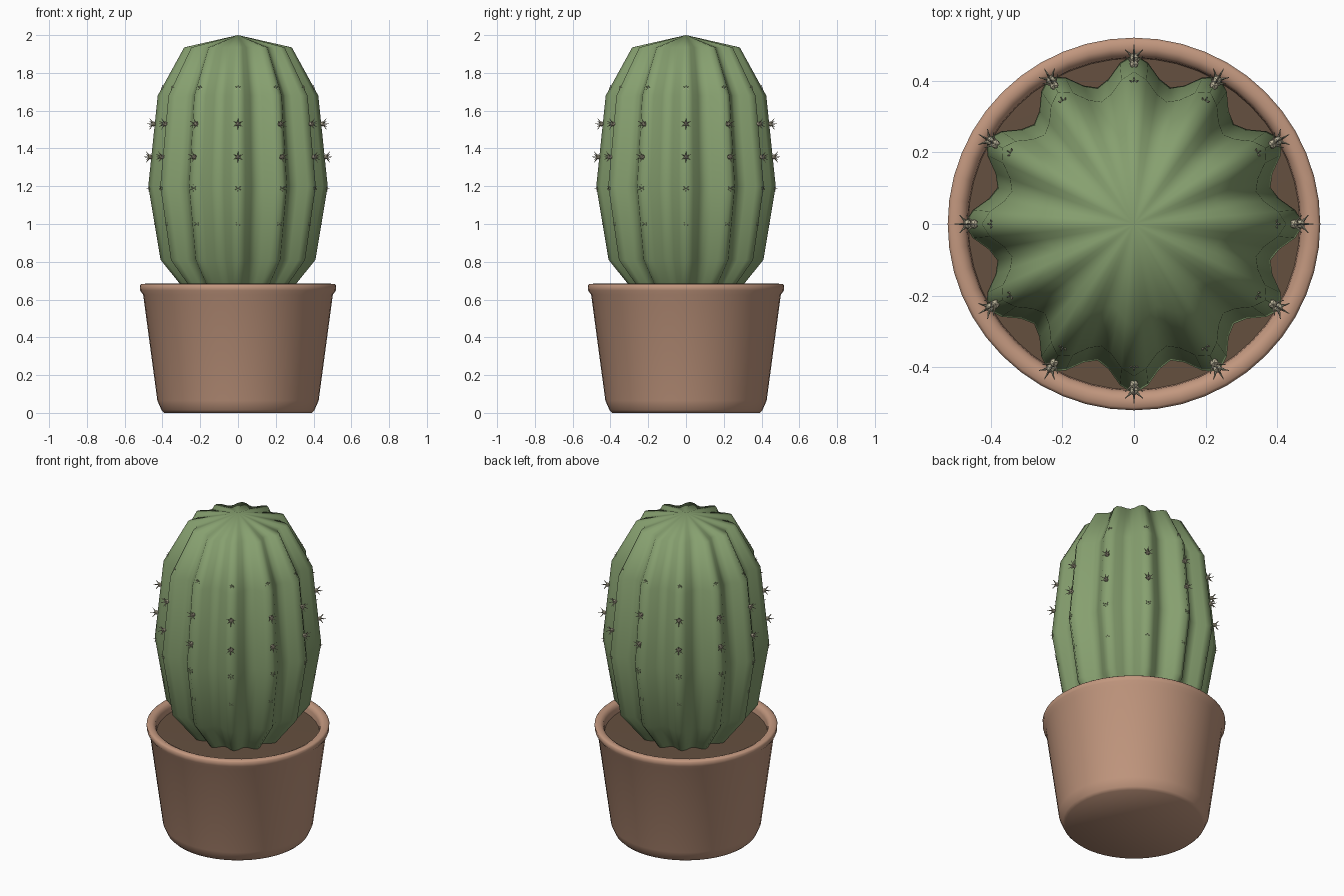
import bpy, bmesh, math
from math import sin, cos, radians, tau
from mathutils import Vector, Matrix

if "Cube" in bpy.data.objects:
    bpy.data.objects.remove(bpy.data.objects["Cube"], do_unlink=True)


def material(name, rgb):
    m = bpy.data.materials.new(name)
    m.use_nodes = True
    m.diffuse_color = (*rgb, 1)
    bsdf = next(n for n in m.node_tree.nodes if n.type == 'BSDF_PRINCIPLED')
    bsdf.inputs["Base Color"].default_value = (*rgb, 1)
    return m


green = material("cactus green", (0.24, 0.35, 0.16))
clay = material("terracotta", (0.54, 0.31, 0.21))
earth = material("dark soil", (0.13, 0.08, 0.05))
cream = material("pale spine", (0.50, 0.46, 0.33))


def finish(bm, name, mat, angle):
    bmesh.ops.remove_doubles(bm, verts=bm.verts, dist=1e-5)
    bmesh.ops.recalc_face_normals(bm, faces=bm.faces)
    mesh = bpy.data.meshes.new(name)
    bm.to_mesh(mesh)
    bm.free()
    mesh.materials.append(mat)
    ob = bpy.data.objects.new(name, mesh)
    bpy.context.collection.objects.link(ob)
    bpy.ops.object.select_all(action='DESELECT')
    ob.select_set(True)
    bpy.context.view_layer.objects.active = ob
    bpy.ops.object.shade_smooth_by_angle(angle=radians(angle))
    return ob


def lathe(name, profile, steps, mat, angle, shape=lambda i: 1.0):
    """Turn a (radius, height) profile around z; shape scales each column."""
    bm = bmesh.new()
    rings = []
    for r, z in profile:
        if r == 0:
            rings.append([bm.verts.new((0, 0, z))] * steps)
        else:
            rings.append([bm.verts.new((r * shape(i) * cos(tau * i / steps),
                                        r * shape(i) * sin(tau * i / steps), z))
                          for i in range(steps)])
    for a, b in zip(rings, rings[1:]):
        for i in range(steps):
            j = (i + 1) % steps
            corners = list(dict.fromkeys((a[i], a[j], b[j], b[i])))
            bm.faces.new(corners)
    return finish(bm, name, mat, angle)


# Pot with a rounded rim and a chamfered foot
lathe("pot", [(0, 0), (0.39, 0), (0.405, 0.015), (0.427, 0.065), (0.502, 0.625),
              (0.518, 0.648), (0.52, 0.675), (0.512, 0.682), (0.49, 0.684),
              (0.472, 0.675), (0.465, 0.655), (0.46, 0.59)], 48, clay, 75)

# Soil
lathe("soil", [(0.463, 0.625), (0, 0.63)], 48, earth, 30)

# Ribbed cactus body: six columns for each of twelve ribs
RIBS = 12
RIB = (1.0, 0.95, 0.865, 0.83, 0.865, 0.95)
BODY = [(0.24, 0.60), (0.305, 0.68), (0.41, 0.81), (0.475, 1.2),
        (0.425, 1.68), (0.285, 1.935), (0, 2.0)]
lathe("cactus_body", BODY, RIBS * len(RIB), green, 80, lambda i: RIB[i % len(RIB)])


def ridge_radius(z):
    for (r0, z0), (r1, z1) in zip(BODY, BODY[1:]):
        if z0 <= z <= z1:
            return r0 + (r1 - r0) * (z - z0) / (z1 - z0)


# Spine clusters along each ridge: a small cushion with a fan of thorns
def add_thorn(bm, base, direction, length):
    turn = direction.to_track_quat('Z', 'Y').to_matrix().to_4x4()
    place = Matrix.Translation(base + direction * length / 2) @ turn
    bmesh.ops.create_cone(bm, cap_ends=True, segments=4, radius1=0.0045,
                          radius2=0.0008, depth=length, matrix=place)


bm = bmesh.new()
# (height, offset from the ridge, thorn length)
ROWS = [(1.72, -0.012, 0.018), (1.53, 0.006, 0.036), (1.355, 0.006, 0.036),
        (1.19, -0.012, 0.022), (1.0, -0.012, 0.016)]
for k in range(RIBS):
    a = tau * k / RIBS
    out = Vector((cos(a), sin(a), 0))
    side = Vector((-sin(a), cos(a), 0))
    up = Vector((0, 0, 1))
    for z, offset, length in ROWS:
        base = out * (ridge_radius(z) + offset) + up * z
        if offset > 0:
            bmesh.ops.create_icosphere(bm, subdivisions=1, radius=0.014,
                                       matrix=Matrix.Translation(base))
        add_thorn(bm, base, out, length)
        for n in range(6):
            t = tau * n / 6 + 0.5
            d = (out * 0.75 + side * cos(t) + up * sin(t)).normalized()
            add_thorn(bm, base, d, length)
finish(bm, "spines", cream, 40)
